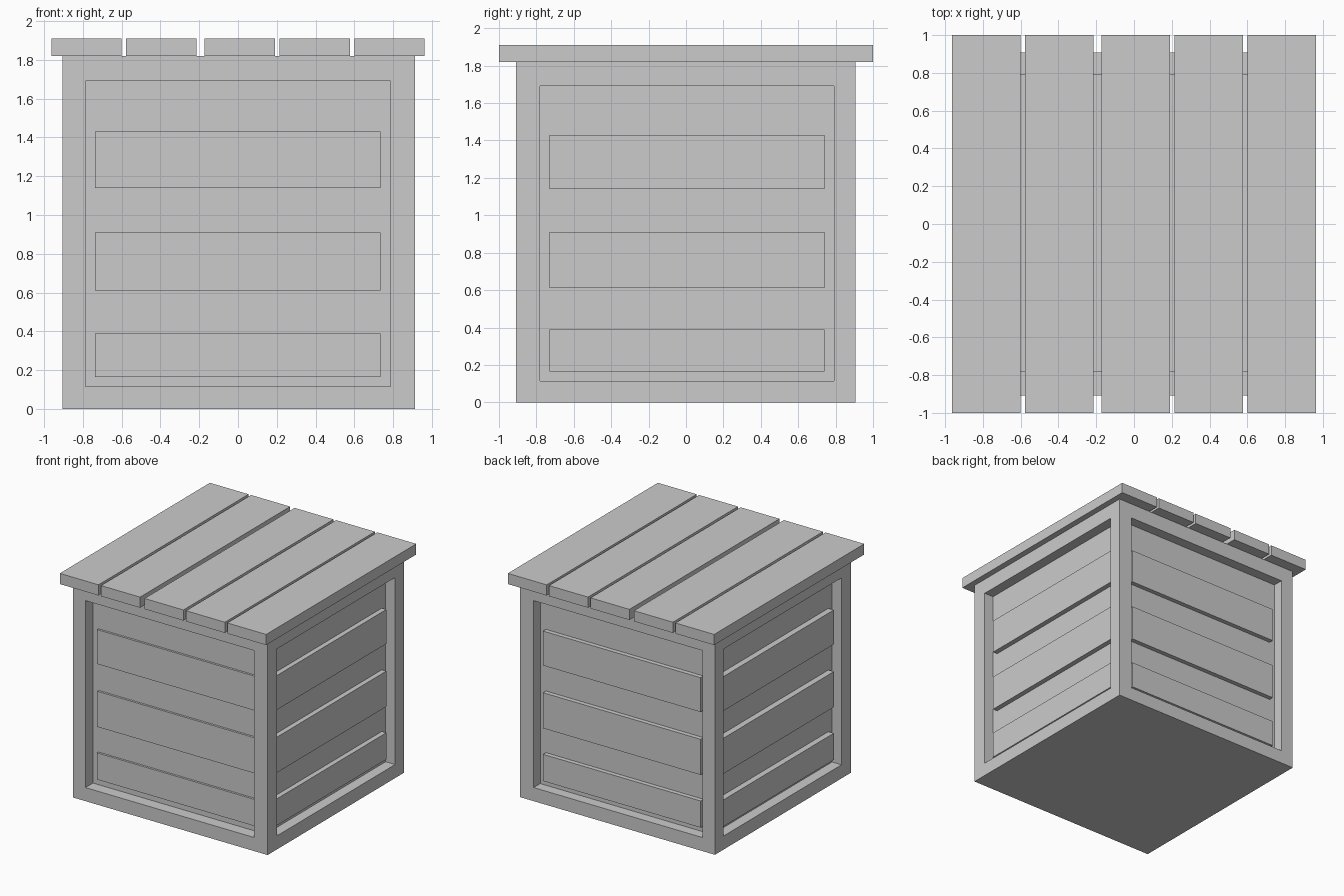
import bpy, bmesh
from mathutils import Vector

if "Cube" in bpy.data.objects:
    bpy.data.objects.remove(bpy.data.objects["Cube"])


def finish(name, bm):
    bmesh.ops.recalc_face_normals(bm, faces=bm.faces)
    me = bpy.data.meshes.new(name)
    bm.to_mesh(me)
    bm.free()
    ob = bpy.data.objects.new(name, me)
    bpy.context.collection.objects.link(ob)
    return ob


def cube(lo, hi):
    bm = bmesh.new()
    bmesh.ops.create_cube(bm, size=1)
    for v in bm.verts:
        v.co = Vector([lo[i] if v.co[i] < 0 else hi[i] for i in range(3)])
    return bm


def box(name, lo, hi):
    return finish(name, cube(lo, hi))


# Crate body: a block with a recessed panel in every face but the bottom
bm = cube((-0.905, -0.908, 0), (0.912, 0.907, 1.82))
bm.normal_update()
panels = [f for f in bm.faces if f.normal.z > -0.5]
for f in panels:
    bmesh.ops.inset_individual(bm, faces=[f], thickness=0.172)
    n = f.normal.copy()
    shift = Vector((-0.004, 0.006, -0.007))
    shift -= n * shift.dot(n)
    bmesh.ops.translate(bm, verts=f.verts[:], vec=shift)
    depth = 0.10 if n.y < -0.5 else 0.088
    bmesh.ops.inset_individual(bm, faces=[f], thickness=0, depth=-depth)
finish("crate_body", bm)

# Raised boards inside the four side panels
bands = [(0.165, 0.39), (0.61, 0.91), (1.14, 1.43)]
for i, (z0, z1) in enumerate(bands, 1):
    box(f"front_board_{i}", (-0.737, -0.826, z0), (0.734, -0.79, z1))
    box(f"back_board_{i}", (-0.737, 0.80, z0), (0.734, 0.857, z1))
    box(f"right_board_{i}", (0.81, -0.73, z0), (0.866, 0.74, z1))
    box(f"left_board_{i}", (-0.868, -0.73, z0), (-0.80, 0.74, z1))

# Lid planks
planks = [(-0.963, -0.602), (-0.578, -0.214), (-0.172, 0.191),
          (0.215, 0.578), (0.6, 0.963)]
for i, (x0, x1) in enumerate(planks, 1):
    box(f"lid_plank_{i}", (x0, -1, 1.82), (x1, 1, 1.91))
